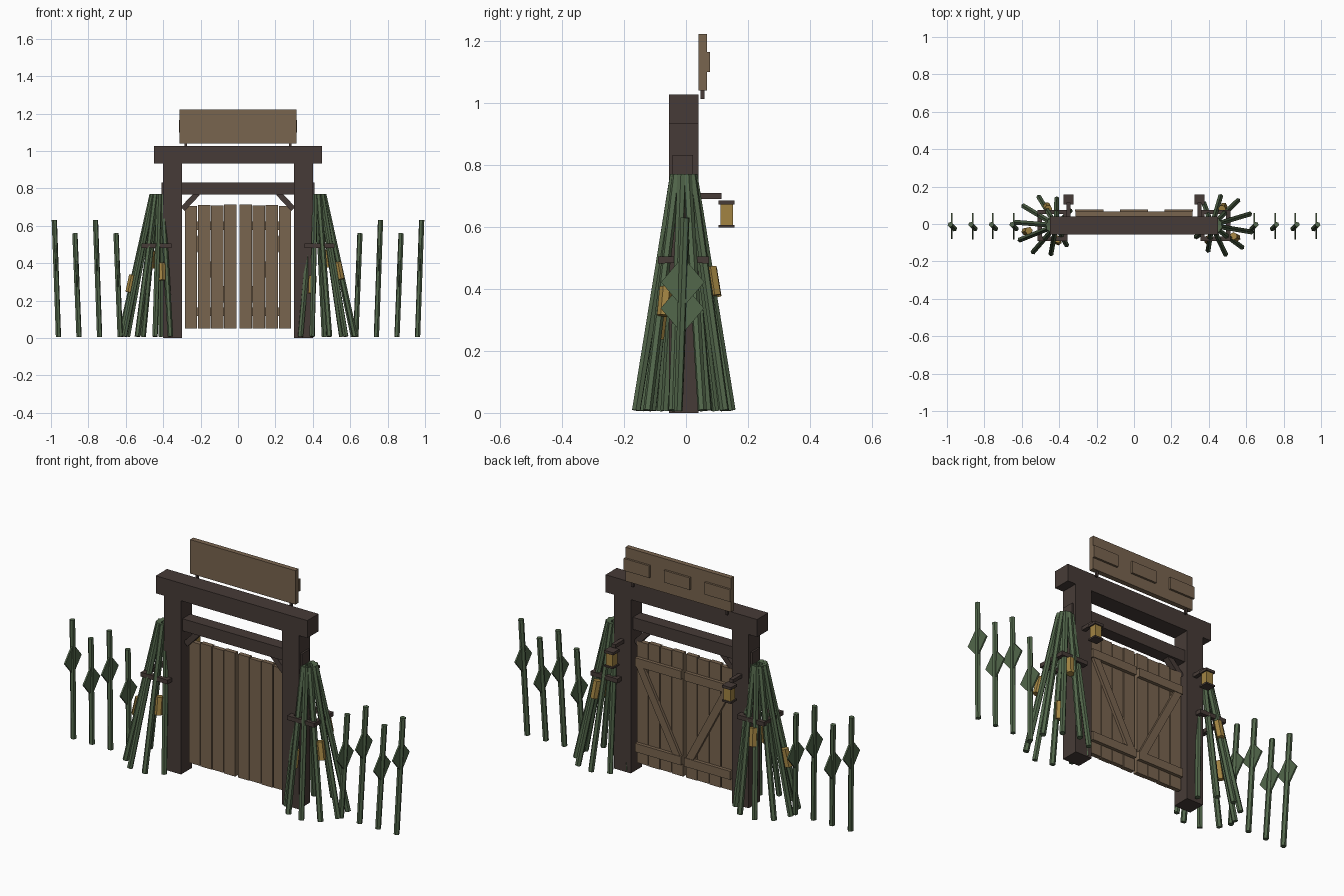
import bpy, bmesh, math
from mathutils import Vector, Matrix

if "Cube" in bpy.data.objects:
    bpy.data.objects.remove(bpy.data.objects["Cube"])


def material(name, rgb):
    m = bpy.data.materials.new(name)
    m.diffuse_color = (*rgb, 1)
    m.use_nodes = True
    m.node_tree.nodes["Principled BSDF"].inputs["Base Color"].default_value = m.diffuse_color
    return m


DARK = material("dark_timber", (0.062, 0.044, 0.038))
WOOD = material("weathered_plank", (0.19, 0.128, 0.078))
GREEN = material("green_bamboo", (0.085, 0.135, 0.07))
GOLD = material("amber", (0.36, 0.23, 0.055))


def finish(name, bm, mat):
    bmesh.ops.recalc_face_normals(bm, faces=bm.faces)
    me = bpy.data.meshes.new(name)
    bm.to_mesh(me)
    bm.free()
    me.materials.append(mat)
    ob = bpy.data.objects.new(name, me)
    bpy.context.collection.objects.link(ob)
    return ob


def box(name, x, y, z, mat):
    """Box from (min, max) pairs on each axis."""
    bm = bmesh.new()
    c = [(a + b) / 2 for a, b in (x, y, z)]
    s = [abs(b - a) for a, b in (x, y, z)]
    bmesh.ops.create_cube(bm, size=1, matrix=Matrix.Translation(c) @ Matrix.Diagonal((*s, 1)))
    return finish(name, bm, mat)


def rod(name, a, b, r, mat, sides=6):
    a, b = Vector(a), Vector(b)
    d = b - a
    bm = bmesh.new()
    m = Matrix.Translation((a + b) / 2) @ d.to_track_quat('Z', 'Y').to_matrix().to_4x4()
    bmesh.ops.create_cone(bm, cap_ends=True, segments=sides, radius1=r, radius2=r,
                          depth=d.length, matrix=m)
    return finish(name, bm, mat)


def bar_xz(name, p, q, width, y, mat):
    """Diagonal bar in the front plane from p to q (x, z)."""
    p, q = Vector(p), Vector(q)
    n = (q - p).normalized() * width / 2
    n = Vector((-n.y, n.x))
    bm = bmesh.new()
    ring = [[bm.verts.new((v.x, yy, v.y)) for v in (p + n, q + n, q - n, p - n)] for yy in y]
    bm.faces.new(ring[0])
    bm.faces.new(ring[1])
    for i in range(4):
        j = (i + 1) % 4
        bm.faces.new((ring[0][i], ring[0][j], ring[1][j], ring[1][i]))
    return finish(name, bm, mat)


YC = -0.0075          # depth centre of the gate
POLE_TOP = 0.77


def ring_point(s, ang, z, extra=0.0):
    """Point on the leaning cone of poles beside each post."""
    t = z / POLE_TOP
    r = 0.155 + (0.03 - 0.155) * t + extra
    cx = s * (0.476 + (0.428 - 0.476) * t)
    a = math.radians(ang)
    return Vector((cx + r * math.cos(a), YC + r * math.sin(a), z))


# Gate frame
box("top_beam", (-0.45, 0.45), (-0.055, 0.04), (0.933, 1.027), DARK)
box("cross_beam", (-0.41, 0.41), (-0.043, 0.023), (0.767, 0.832), DARK)

# Sign board with raised panels on the back
box("sign_board", (-0.313, 0.313), (0.04, 0.067), (1.04, 1.222), WOOD)
for i, x in enumerate((-0.24, 0, 0.24)):
    box(f"sign_panel_{i}", (x - 0.076, x + 0.076), (0.066, 0.078), (1.1, 1.165), WOOD)

for s, side in ((-1, "left"), (1, "right")):
    def sx(a, b):
        return (min(s * a, s * b), max(s * a, s * b))

    box(f"post_{side}", sx(0.3, 0.4), (-0.055, 0.04), (0, 0.94), DARK)
    box(f"sign_peg_{side}", sx(0.274, 0.286), (0.047, 0.059), (1.013, 1.05), DARK)
    bar_xz(f"corner_brace_{side}", (s * 0.295, 0.69), (s * 0.215, 0.775), 0.03,
           (-0.025, 0.01), DARK)

    # Door leaf: four planks, two rails and a diagonal on the back
    for i, top in enumerate((0.713, 0.708, 0.712, 0.705)):
        x0 = 0.008 + i * 0.07
        box(f"door_plank_{side}_{i}", sx(x0, x0 + 0.066), (-0.012, 0.012),
            (0.05 + 0.002 * (i % 2), top), WOOD)
    for z in (0.14, 0.6):
        box(f"door_rail_{side}", sx(0.01, 0.283), (0.011, 0.03), (z - 0.023, z + 0.023), WOOD)
    bar_xz(f"door_diagonal_{side}", (s * 0.26, 0.585), (s * 0.035, 0.155), 0.04,
           (0.011, 0.027), WOOD)

    # Lantern hanging behind the post
    box(f"lantern_arm_{side}", sx(0.339, 0.361), (0.035, 0.115), (0.69, 0.709), DARK)
    box(f"lantern_cap_{side}", sx(0.323, 0.377), (0.105, 0.157), (0.672, 0.686), DARK)
    box(f"lantern_glass_{side}", sx(0.33, 0.37), (0.111, 0.151), (0.606, 0.673), GOLD)
    box(f"lantern_base_{side}", sx(0.323, 0.377), (0.105, 0.157), (0.598, 0.607), DARK)

    # Leaning bundle of poles
    start = 23 if s > 0 else 30
    for i in range(10):
        ang = start + 36 * i
        rod(f"bundle_pole_{side}_{i}", ring_point(s, ang, 0.008), ring_point(s, ang, POLE_TOP - 0.002),
            0.015, GREEN)

    # Square tie frame around the bundle
    for y0 in (-0.09, 0.053):
        box(f"tie_bar_{side}", sx(0.355, 0.515), (y0, y0 + 0.022), (0.482, 0.505), DARK)
    for x0 in (0.355, 0.493):
        box(f"tie_end_{side}", sx(x0, x0 + 0.022), (-0.085, 0.07), (0.483, 0.504), DARK)

    # Amber tubes fixed to the bundle
    tubes = ((75, 0.425, 0.012), (-35, 0.36, 0.01), (232, 0.285, -0.01)) if s > 0 else \
            ((97, 0.42, 0.01), (195, 0.29, 0.01), (300, 0.355, -0.005))
    for i, (ang, z, e) in enumerate(tubes):
        rod(f"amber_tube_{side}_{i}", ring_point(s, ang, z - 0.046, e),
            ring_point(s, ang, z + 0.046, e), 0.021, GOLD)

    # Outer stakes, each with a thin diamond leaf
    for i in range(4):
        x, tall = 0.63 + 0.11 * i, i % 2
        top = 0.63 if tall else 0.56
        a = Vector((s * x, -0.025, 0.006))
        b = Vector((s * (x + 0.022), -0.003, top))
        rod(f"stake_{side}_{i}", a, b, 0.0145, GREEN)
        c = a.lerp(b, (0.42 if tall else 0.335) / top)
        bm = bmesh.new()
        m = Matrix.Translation(c) @ Matrix.Diagonal((0.008, 0.14, 0.165, 1)) \
            @ Matrix.Rotation(math.pi / 4, 4, 'X') @ Matrix.Diagonal((1, 0.7071, 0.7071, 1))
        bmesh.ops.create_cube(bm, size=1, matrix=m)
        finish(f"stake_leaf_{side}_{i}", bm, GREEN)
